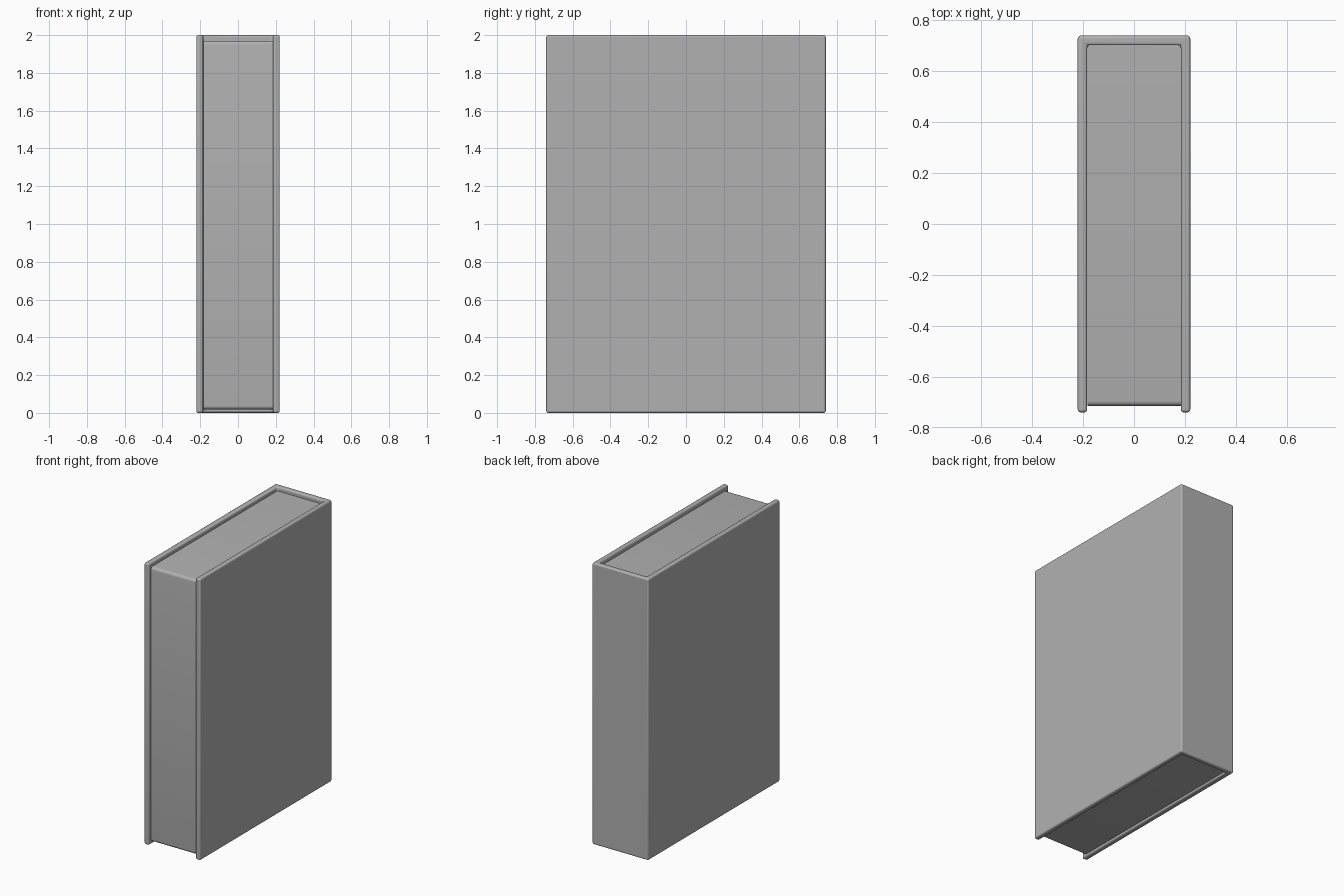
import bpy, bmesh

if "Cube" in bpy.data.objects:
    bpy.data.objects.remove(bpy.data.objects["Cube"])

grey = bpy.data.materials.new("mid_grey")
grey.diffuse_color = (0.44, 0.44, 0.44, 1.0)
grey.use_nodes = True
grey.node_tree.nodes["Principled BSDF"].inputs["Base Color"].default_value = grey.diffuse_color


def extruded(name, outline, z0, z1):
    """Closed xy outline raised from z0 to z1."""
    bm = bmesh.new()
    face = bm.faces.new([bm.verts.new((x, y, z0)) for x, y in outline])
    top = bmesh.ops.extrude_face_region(bm, geom=[face])["geom"]
    verts = [v for v in top if isinstance(v, bmesh.types.BMVert)]
    bmesh.ops.translate(bm, verts=verts, vec=(0, 0, z1 - z0))
    bmesh.ops.recalc_face_normals(bm, faces=bm.faces)
    mesh = bpy.data.meshes.new(name)
    bm.to_mesh(mesh)
    bm.free()
    mesh.materials.append(grey)
    obj = bpy.data.objects.new(name, mesh)
    bpy.context.collection.objects.link(obj)
    return obj


def smooth(obj):
    bpy.ops.object.select_all(action='DESELECT')
    obj.select_set(True)
    bpy.context.view_layer.objects.active = obj
    bpy.ops.object.shade_smooth_by_angle()


# Cover: two boards joined by a spine at the back, all edges rounded
X, Y, T = 0.221, 0.740, 0.037
cover = extruded("cover", [(-X, -Y), (-X, Y), (X, Y), (X, -Y), (X - T, -Y),
                           (X - T, Y - T), (T - X, Y - T), (T - X, -Y)],
                 0.0, 2.0)
bevel = cover.modifiers.new("rounded_edges", 'BEVEL')
bevel.width = 0.011
bevel.segments = 4
smooth(cover)

# Pages: block recessed inside the cover, rounded along its crosswise edges
pages = extruded("pages", [(-0.183, -0.715), (-0.183, 0.705),
                           (0.185, 0.705), (0.185, -0.715)], 0.018, 1.97)
bm = bmesh.new()
bm.from_mesh(pages.data)
front = [e for e in bm.edges
         if all(v.co.y < 0 for v in e.verts)
         and abs(e.verts[0].co.z - e.verts[1].co.z) < 0.01]
bmesh.ops.bevel(bm, geom=front, offset=0.02, segments=5, profile=0.5,
                affect='EDGES')
bm.to_mesh(pages.data)
bm.free()
smooth(pages)
